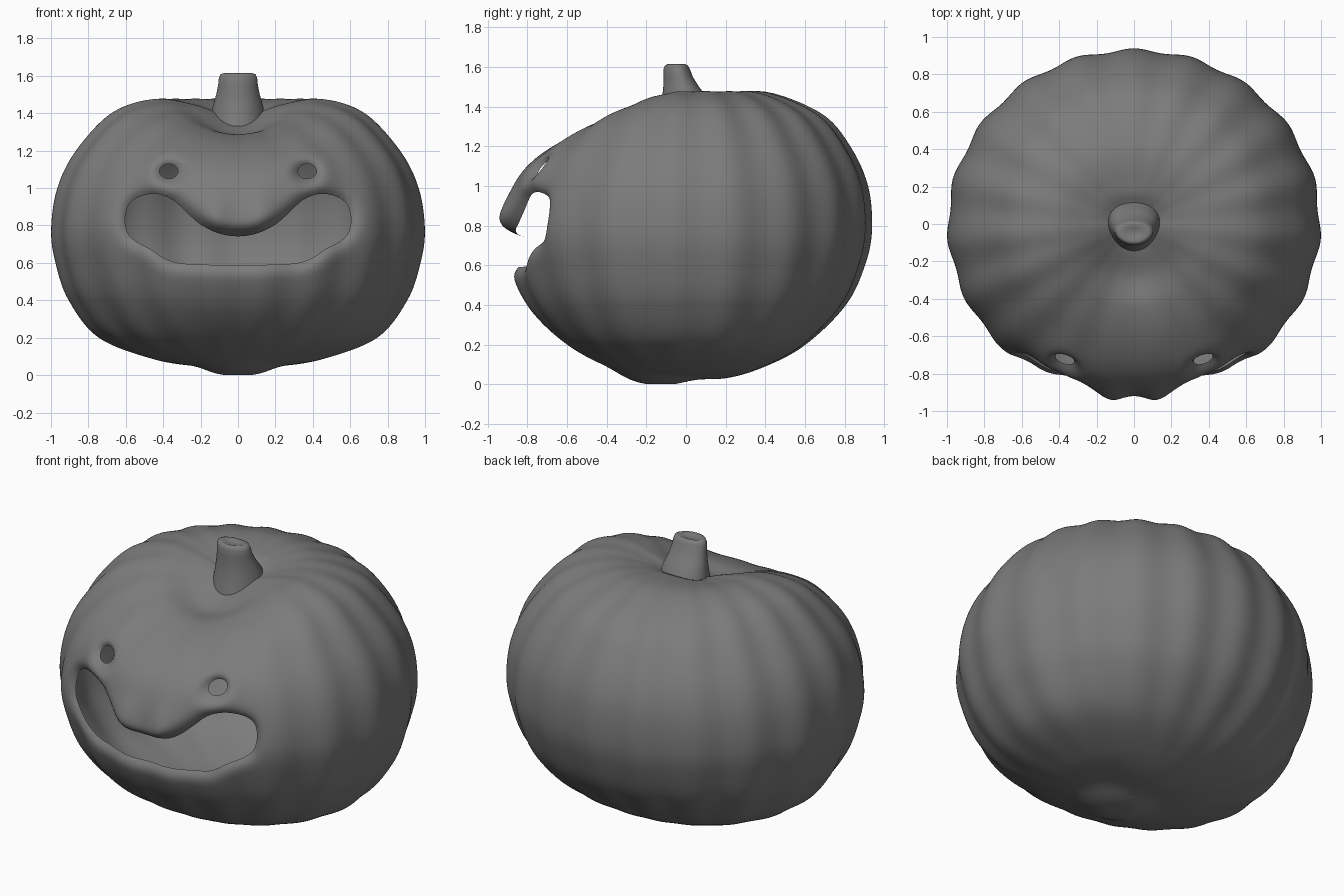
import bpy, bmesh, math
from mathutils import Vector
from mathutils.geometry import intersect_point_line

if "Cube" in bpy.data.objects:
    bpy.data.objects.remove(bpy.data.objects["Cube"])

GREY = bpy.data.materials.new("dark_grey")
GREY.diffuse_color = (.2, .2, .2, 1)
GREY.use_nodes = True
GREY.node_tree.nodes["Principled BSDF"].inputs["Base Color"].default_value = GREY.diffuse_color


def spline(pts, steps, closed=False):
    """Catmull-Rom samples through 2D points."""
    n, out = len(pts), []
    P = [Vector(p) for p in pts]
    get = (lambda i: P[i % n]) if closed else (lambda i: P[max(0, min(n - 1, i))])
    for i in range(n if closed else n - 1):
        a, b, c, d = (get(i + k) for k in (-1, 0, 1, 2))
        for s in range(steps):
            t = s / steps
            out.append(0.5 * (2 * b + (c - a) * t + (2 * a - 5 * b + 4 * c - d) * t * t
                              + (3 * b - a - 3 * c + d) * t ** 3))
    if not closed:
        out.append(P[-1])
    return out


def nearest(poly, p):
    """Signed distance (negative inside) and closest point of an outline."""
    best, close, inside = 1e9, None, False
    for a, b in zip(poly, poly[1:] + poly[:1]):
        q, t = intersect_point_line(p, a, b)
        q = Vector(q[:2]) if 0 <= t <= 1 else (a if t < 0 else b)
        dist = (q - p).length
        if dist < best:
            best, close = dist, q
        if (a.y > p.y) != (b.y > p.y) and p.x < a.x + (p.y - a.y) * (b.x - a.x) / (b.y - a.y):
            inside = not inside
    return (-best if inside else best), close


def bump(x, z, cx, cz, wx, wz):
    return math.exp(-((abs(x) - cx) / wx) ** 2 - ((z - cz) / wz) ** 2)


def finish(name, bm):
    bmesh.ops.recalc_face_normals(bm, faces=bm.faces)
    me = bpy.data.meshes.new(name)
    bm.to_mesh(me)
    bm.free()
    me.shade_smooth()
    me.materials.append(GREY)
    ob = bpy.data.objects.new(name, me)
    bpy.context.collection.objects.link(ob)
    return ob


def skin(bm, rings):
    for lo, hi in zip(rings, rings[1:]):
        for i in range(len(lo)):
            j = (i + 1) % len(lo)
            bm.faces.new((lo[i], lo[j], hi[j], hi[i]))


def cap(bm, ring, co):
    c = bm.verts.new(co)
    for i in range(len(ring)):
        bm.faces.new((ring[i], ring[(i + 1) % len(ring)], c))


# Half profiles (radius, height) toward the side, front and back
SIDE = [(0, .03), (.2, .045), (.45, .085), (.74, .2), (.9, .4), (.97, .6), (.993, .78),
        (.96, 1.0), (.86, 1.2), (.67, 1.4), (.45, 1.475), (.25, 1.45), (.1, 1.40), (0, 1.36)]
FRONT = [(0, .03), (.2, .03), (.4, .09), (.6, .2), (.78, .37), (.88, .56), (.93, .78),
         (.87, 1.0), (.77, 1.13), (.61, 1.23), (.44, 1.285), (.28, 1.285), (.13, 1.335), (0, 1.36)]
BACK = [(0, .03), (.2, .03), (.4, .09), (.6, .2), (.8, .4), (.895, .6), (.93, .78),
        (.91, 1.0), (.82, 1.2), (.68, 1.36), (.42, 1.47), (.2, 1.465), (.1, 1.43), (0, 1.40)]
side, front, back = (spline(p, 12) for p in (SIDE, FRONT, BACK))

# Ribbed body: blend the profiles around the axis
bm = bmesh.new()
N, rings = 320, []
for k in range(1, len(side) - 1):
    ring = []
    for i in range(N):
        a = 2 * math.pi * i / N
        s = math.sin(a)
        p = side[k] * (1 - s * s) + (back[k] if s > 0 else front[k]) * s * s
        r, z = p
        face = max(0, -s) ** 3 * math.exp(-((z - 1.1) / .25) ** 2)
        rib = math.cos(19 * (a - math.pi / 2)) * min(1, r / .7) ** 2 * (1 - .75 * face)
        r *= 1 + .009 * rib
        z += .004 * rib * max(0, min(1, (z - .9) / .5))
        x, y = r * math.cos(a), r * s
        if z < .3:  # blossom scar under the body
            z -= .029 * math.exp(-(math.hypot(x, y + .16) / .19) ** 4)
        if y < -.3:  # brow over the eyes and lobes of the upper lip
            y -= .035 * bump(x, z, .38, 1.11, .14, .12) + .022 * bump(x, z, .12, .84, .07, .13)
        ring.append(bm.verts.new((x, y, max(z, 0))))
    rings.append(ring)
skin(bm, rings)
cap(bm, rings[0], (0, 0, .01))
cap(bm, rings[-1], (0, 0, 1.36))
bmesh.ops.recalc_face_normals(bm, faces=bm.faces)
bm.normal_update()

# Mouth and eye outlines in the front plane (x, z)
half = [(.1, .757), (.2, .805), (.28, .875), (.35, .938), (.44, .97), (.53, .953), (.585, .91),
        (.604, .84), (.592, .765), (.55, .718), (.47, .675), (.385, .62), (.3, .597), (.15, .59)]
mouth = spline([(0, .742)] + half + [(0, .587)] + [(-x, z) for x, z in reversed(half)], 3, True)
holes = [(mouth, (0, .78), .62, .045)]
for sx in (-1, 1):
    eye = [Vector((sx * .37 + .05 * math.cos(t * math.pi / 12), 1.09 + .04 * math.sin(t * math.pi / 12)))
           for t in range(24)]
    holes.append((eye, (sx * .37, 1.09), .05, .06))

# Cut each hole, snap its rim to the outline and roll the rim inward
for poly, (cx, cz), reach, depth in holes:
    def near(co):
        return co.y < -.3 and abs(co.x - cx) < reach + .14 and abs(co.z - cz) < .36
    gone = []
    for f in bm.faces:
        c = f.calc_center_median()
        if near(c) and nearest(poly, Vector((c.x, c.z)))[0] < 0:
            gone.append(f)
    bmesh.ops.delete(bm, geom=gone, context='FACES')
    for v in bm.verts:
        if not near(v.co):
            continue
        d, q = nearest(poly, Vector((v.co.x, v.co.z)))
        if v.is_boundary and abs(d) < .03:
            dx, dz, n = q.x - v.co.x, q.y - v.co.z, v.normal
            v.co += Vector((dx, -(n.x * dx + n.z * dz) / min(n.y, -.2), dz))
            d = 0
        d = max(d, 0)
        if d < .1:
            roll = depth
            if reach > .1 and v.co.z > .67:
                roll += .06 * math.exp(-(v.co.x / .22) ** 2)
            v.co.y += roll * (1 - d / .1) ** 3
finish("pumpkin_body", bm)

# Stem: fluted, tapered and leaning forward (z, centre y, half width, half depth)
bm = bmesh.new()
rings = []
M = 48
for z, cy, rx, ry in [(1.33, .0, .15, .14), (1.38, .0, .142, .13), (1.44, -.0, .134, .117),
                      (1.5, -.022, .116, .09), (1.55, -.037, .106, .074), (1.59, -.045, .102, .066),
                      (1.608, -.046, .094, .058), (1.614, -.047, .078, .046), (1.606, -.047, .045, .028)]:
    ring = []
    for i in range(M):
        a = 2 * math.pi * i / M
        f = 1 + .03 * math.cos(3 * (a + math.pi / 2))
        ring.append(bm.verts.new((rx * f * math.cos(a), cy + ry * f * math.sin(a), z)))
    rings.append(ring)
skin(bm, rings)
cap(bm, rings[-1], (0, -.048, 1.6))
finish("stem", bm)
